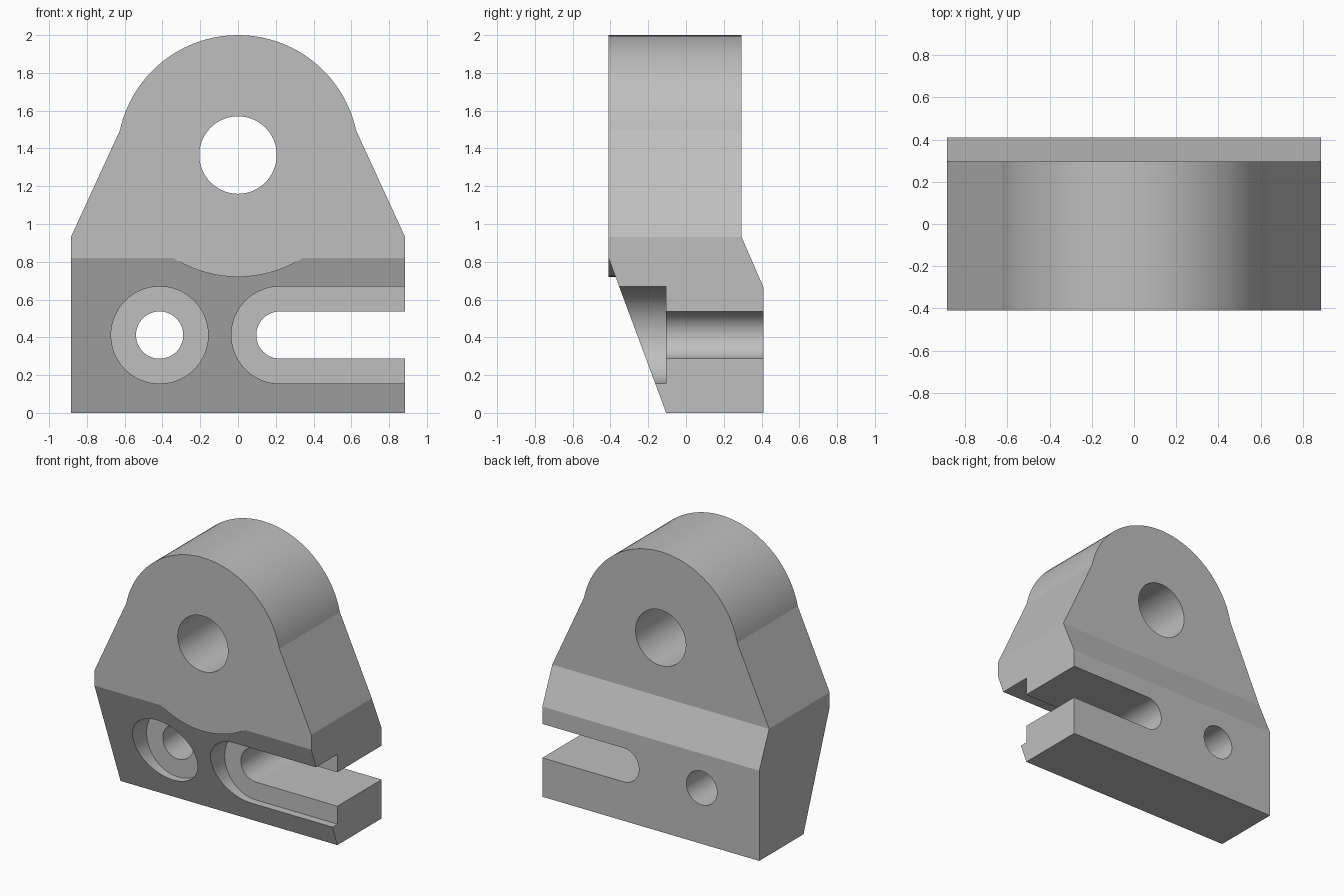
import bpy, bmesh
from math import sin, cos, pi

cube = bpy.data.objects.get("Cube")
if cube:
    bpy.data.objects.remove(cube, do_unlink=True)

grey = bpy.data.materials.new("plain grey")
grey.use_nodes = True
colour = (0.52, 0.52, 0.52, 1)
grey.diffuse_color = colour
grey.node_tree.nodes["Principled BSDF"].inputs["Base Color"].default_value = colour


def prism(name, outline, low, high, along_x=False):
    """Extrude an (x, z) outline along y, or a (y, z) outline along x."""
    bm = bmesh.new()
    place = (lambda a, b: (low, a, b)) if along_x else (lambda a, b: (a, low, b))
    face = bm.faces.new([bm.verts.new(place(a, b)) for a, b in outline])
    grown = bmesh.ops.extrude_face_region(bm, geom=[face])["geom"]
    step = (high - low, 0, 0) if along_x else (0, high - low, 0)
    bmesh.ops.translate(bm, vec=step, verts=[v for v in grown if isinstance(v, bmesh.types.BMVert)])
    bmesh.ops.recalc_face_normals(bm, faces=bm.faces)
    mesh = bpy.data.meshes.new(name)
    bm.to_mesh(mesh)
    bm.free()
    mesh.materials.append(grey)
    obj = bpy.data.objects.new(name, mesh)
    bpy.context.collection.objects.link(obj)
    return obj


def arc(x, z, radius, start=0.0, turn=2 * pi, count=96):
    return [(x + radius * cos(start + turn * i / count),
             z + radius * sin(start + turn * i / count)) for i in range(count)]


def combine(target, tool, operation):
    mod = target.modifiers.new(operation.lower(), "BOOLEAN")
    mod.object, mod.operation, mod.solver = tool, operation, "EXACT"
    bpy.context.view_layer.objects.active = target
    bpy.ops.object.modifier_apply(modifier=mod.name)
    bpy.data.objects.remove(tool, do_unlink=True)


FRONT, BACK, SEAT = -0.41, 0.295, -0.105
EYE_Z, BOLT_Z = 1.36, 0.412

# Body: side profile trimmed to the tapered front outline
body = prism("mounting_bracket", [
    (SEAT, 0), (0.41, 0), (0.41, 0.665), (BACK, 0.93),
    (BACK, 1.8), (FRONT, 1.8), (FRONT, 0.82)], -0.885, 0.885, True)
taper = prism("taper", [(-1, -0.1), (1, -0.1), (1, 0.68), (0.58, 1.594),
                        (-0.58, 1.594), (-1, 0.68)], -1, 1)
combine(body, taper, "INTERSECT")

# Round boss at the top, whose lower rim overhangs the sloping front
combine(body, prism("boss", arc(0, EYE_Z, 0.64), FRONT, BACK), "UNION")

# Eye hole
combine(body, prism("eye_cutter", arc(0, EYE_Z + 0.005, 0.205), -1, 1), "DIFFERENCE")

# Bolt hole and open slot, each with a wider recess from the front
for radius, depth in ((0.257, SEAT), (0.125, 1)):
    hole = prism("hole_cutter", arc(-0.415, BOLT_Z, radius), -1, depth)
    combine(body, hole, "DIFFERENCE")
    capsule = arc(0.222, BOLT_Z, radius, pi / 2, pi, 48)
    capsule += [(0.222, BOLT_Z - radius), (1.2, BOLT_Z - radius), (1.2, BOLT_Z + radius)]
    combine(body, prism("slot_cutter", capsule, -1, depth), "DIFFERENCE")

# Smooth the curved walls, keep all other edges crisp
bpy.ops.object.select_all(action="DESELECT")
body.select_set(True)
bpy.context.view_layer.objects.active = body
bpy.ops.object.shade_smooth_by_angle(angle=0.1)
